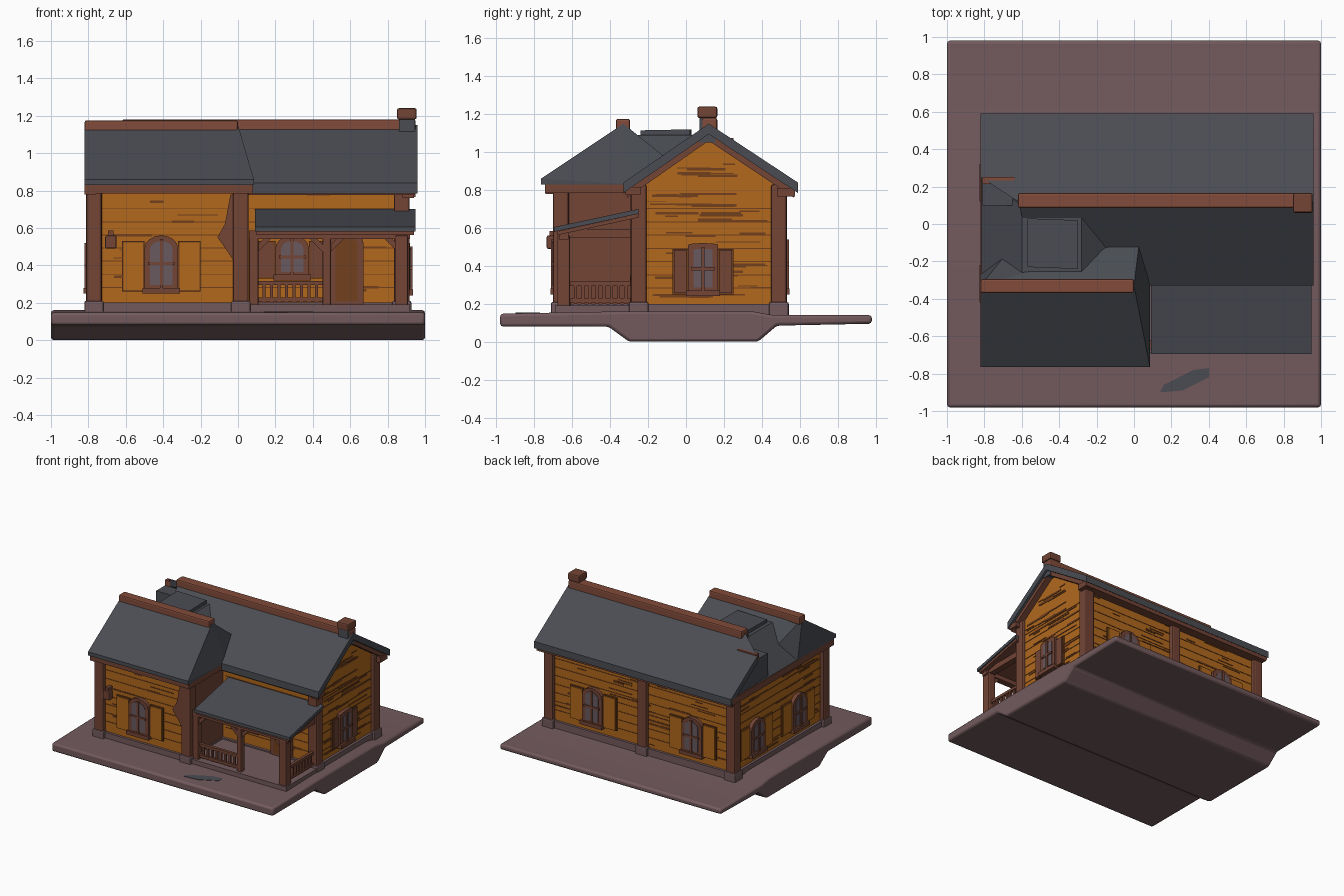
import bpy, bmesh, math, random
from mathutils import Matrix, Vector

random.seed(4)
if "Cube" in bpy.data.objects:
    bpy.data.objects.remove(bpy.data.objects["Cube"])


def material(name, rgb):
    m = bpy.data.materials.new(name)
    m.use_nodes = True
    m.diffuse_color = (*rgb, 1)
    bsdf = m.node_tree.nodes["Principled BSDF"]
    bsdf.inputs["Base Color"].default_value = (*rgb, 1)
    bsdf.inputs["Roughness"].default_value = 0.8
    return m


ORANGE = material("orange planks", (0.44, 0.14, 0.012))
DARK = material("dark plank grain", (0.17, 0.05, 0.012))
BROWN = material("red brown timber", (0.17, 0.058, 0.036))
SLATE = material("slate roof", (0.068, 0.073, 0.086))
STONE = material("mauve stone", (0.17, 0.102, 0.11))
GLASS = material("dusky glass", (0.14, 0.1, 0.115))
RIDGE = material("clay ridge", (0.22, 0.07, 0.042))


def finish(name, bm, mat, place=None, bevel=0):
    bmesh.ops.recalc_face_normals(bm, faces=bm.faces)
    mesh = bpy.data.meshes.new(name)
    bm.to_mesh(mesh)
    bm.free()
    mesh.materials.append(mat)
    ob = bpy.data.objects.new(name, mesh)
    bpy.context.collection.objects.link(ob)
    if place:
        ob.matrix_world = place
    if bevel:
        mod = ob.modifiers.new("soft edges", "BEVEL")
        mod.width, mod.segments = bevel, 2
    return ob


def add_box(bm, x0, x1, y0, y1, z0, z1):
    size = Matrix.Diagonal((x1 - x0, y1 - y0, z1 - z0, 1))
    mid = Matrix.Translation(((x0 + x1) / 2, (y0 + y1) / 2, (z0 + z1) / 2))
    bmesh.ops.create_cube(bm, size=1, matrix=mid @ size)


def box(name, mat, *dims, place=None, bevel=0):
    bm = bmesh.new()
    add_box(bm, *dims)
    return finish(name, bm, mat, place, bevel)


def hull(name, mat, pts):
    bm = bmesh.new()
    for p in pts:
        bm.verts.new(p)
    bmesh.ops.convex_hull(bm, input=bm.verts)
    return finish(name, bm, mat)


def slab(name, mat, pts, t):
    return hull(name, mat, pts + [(x, y, z - t) for x, y, z in pts])


def prism(name, mat, profile, a, b, axis="x", place=None, bevel=0):
    bm = bmesh.new()
    ends = [[bm.verts.new((c, u, v) if axis == "x" else (u, c, v)) for u, v in profile] for c in (a, b)]
    for ring in ends:
        bm.faces.new(ring)
    for i in range(len(profile)):
        j = (i + 1) % len(profile)
        bm.faces.new((ends[0][i], ends[0][j], ends[1][j], ends[1][i]))
    return finish(name, bm, mat, place, bevel)


def on_wall(x, y, degrees):
    """Wall frame: local x runs along the wall, local -y points outward."""
    return Matrix.Translation((x, y, 0)) @ Matrix.Rotation(math.radians(degrees), 4, "Z")


def arch(w, z0, z1, rise):
    curve = [(w * math.cos(k * math.pi / 8), z1 - rise + rise * math.sin(k * math.pi / 8)) for k in range(9)]
    return [(-w, z0)] + [(w, z0)] + curve


def window(name, place, z0, z1, w=0.09, rise=0.07, shutter=ORANGE, sw=0.12):
    outline = arch(w, z0, z1, rise)
    prism(name + "_frame", BROWN, outline, 0, -0.03, "y", place)
    prism(name + "_glass", GLASS, arch(w - 0.03, z0 + 0.035, z1 - 0.03, rise * 0.6), -0.025, -0.034, "y", place)
    bm = bmesh.new()
    mid = (z0 + z1) / 2
    add_box(bm, -0.008, 0.008, -0.042, -0.03, z0 + 0.02, z1 - 0.02)
    add_box(bm, -w + 0.02, w - 0.02, -0.042, -0.03, mid - 0.008, mid + 0.008)
    add_box(bm, -w - 0.01, w + 0.01, -0.045, 0, z0 - 0.01, z0 + 0.02)
    finish(name + "_bars", bm, BROWN, place)
    for side, s in (("left", 1), ("right", -1)):
        a, b = sorted((s * w, s * (w + sw)))
        box(f"{name}_{side}_shutter_edge", DARK, a, b, -0.012, 0, z0, z1 - 0.03, place=place)
        box(f"{name}_{side}_shutter", shutter, a + 0.007, b - 0.007, -0.02, 0, z0 + 0.007, z1 - 0.037, place=place)


def planks(name, place, half, z0, z1, streaks):
    """Thin dark seams and grain streaks over a plank wall."""
    bm = bmesh.new()
    for k in range(1, int((z1 - z0) / 0.07)):
        z = z0 + k * 0.07
        add_box(bm, -half, half, -0.003, 0, z, z + 0.005)
    for _ in range(streaks):
        length = random.uniform(0.06, 0.25)
        u = random.uniform(-half, half - length)
        z = random.uniform(z0, z1 - 0.02)
        add_box(bm, u, u + length, -0.004, 0, z, z + random.uniform(0.005, 0.014))
    finish(name, bm, DARK, place)


# Ground slab with a deeper keel running across the middle
ground = prism("ground_slab", STONE, [(-0.98, 0.08), (-0.41, 0.08), (-0.3, 0), (0.38, 0), (0.48, 0.085),
               (0.98, 0.095), (0.98, 0.14), (0.45, 0.142), (0.35, 0.16), (-0.35, 0.16), (-0.98, 0.148)],
               -1, 1, bevel=0.015)
bpy.ops.object.select_all(action="DESELECT")
ground.select_set(True)
bpy.context.view_layer.objects.active = ground
bpy.ops.object.shade_smooth_by_angle()
slab("ground_patch", SLATE, [(0.14, -0.9, 0.153), (0.26, -0.89, 0.153), (0.4, -0.82, 0.153),
     (0.4, -0.77, 0.153), (0.32, -0.78, 0.153), (0.16, -0.86, 0.153)], 0.006)

# Foundations and wall bodies
box("main_foundation", STONE, -0.8, 0.91, -0.27, 0.52, 0.13, 0.2)
box("wing_foundation", STONE, -0.8, 0.05, -0.69, 0, 0.13, 0.2)
box("porch_floor", STONE, 0.05, 0.92, -0.69, -0.25, 0.13, 0.19)
box("main_walls", ORANGE, -0.78, 0.89, -0.25, 0.5, 0.15, 0.82)
box("wing_walls", ORANGE, -0.78, 0.03, -0.67, 0, 0.15, 0.82)
prism("right_gable", ORANGE, [(-0.25, 0.8), (0.5, 0.8), (0.5, 0.83), (0.11, 1.09), (-0.25, 0.83)], 0.6, 0.89)
box("porch_side_wall", BROWN, 0.03, 0.04, -0.67, -0.25, 0.2, 0.82)
front, right = on_wall(-0.37, -0.67, 0), on_wall(0.89, 0.12, 90)
planks("front_grain", front, 0.36, 0.21, 0.8, 8)
planks("right_grain", right, 0.33, 0.21, 0.8, 40)
planks("back_grain", on_wall(0.05, 0.5, 180), 0.8, 0.21, 0.8, 35)
planks("left_grain", on_wall(-0.78, -0.08, -90), 0.55, 0.21, 0.8, 30)
planks("gable_grain", right, 0.17, 0.84, 0.96, 8)
planks("porch_wall_grain", on_wall(0.46, -0.25, 0), 0.4, 0.21, 0.8, 8)

# Corner and middle posts with stone feet
posts = {"wing_left": (-0.77, -0.66), "wing_right": (0.015, -0.66), "main_right_front": (0.875, -0.25),
         "main_right_back": (0.875, 0.49), "main_left_back": (-0.77, 0.49), "back_middle": (0.03, 0.49)}
for name, (x, y) in posts.items():
    box(name + "_post", BROWN, x - 0.042, x + 0.042, y - 0.042, y + 0.042, 0.18, 0.83, bevel=0.012)
    box(name + "_foot", STONE, x - 0.052, x + 0.052, y - 0.052, y + 0.052, 0.13, 0.21, bevel=0.01)
prism("wing_bracket", BROWN, [(-0.02, 0.42), (-0.06, 0.48), (-0.11, 0.55), (-0.07, 0.62), (-0.04, 0.78),
      (0.05, 0.78), (0.05, 0.42)], -0.67, -0.69, "y")

# Eave beams
box("wing_front_eave", BROWN, -0.81, 0.08, -0.745, -0.66, 0.785, 0.835)
box("main_front_eave", BROWN, 0.04, 0.95, -0.32, -0.24, 0.775, 0.815)
box("main_back_eave", BROWN, -0.81, 0.95, 0.48, 0.575, 0.765, 0.81)
box("left_eave", BROWN, -0.82, -0.76, -0.74, 0.57, 0.78, 0.835)
box("wing_side_eave", BROWN, 0.02, 0.08, -0.74, -0.25, 0.785, 0.835)

# Main roof
peak, low = 1.15, 0.84
slab("main_roof_back", SLATE, [(-0.82, 0.59, low), (0.96, 0.59, low), (0.96, 0.12, peak),
     (-0.62, 0.12, peak), (-0.82, 0.25, 1.064)], 0.055)
slab("main_roof_front", SLATE, [(-0.5, -0.33, low), (0.96, -0.33, low), (0.96, 0.12, peak), (-0.62, 0.12, peak)], 0.055)
for name, y in (("front", -0.31), ("back", 0.57)):
    slab(f"right_{name}_rake", BROWN, [(0.88, y, low - 0.02), (0.94, y, low - 0.02),
         (0.94, 0.12, peak - 0.03), (0.88, 0.12, peak - 0.03)], 0.06)
prism("left_roof_end", SLATE, [(0.1, 0.81), (0.52, 0.81), (0.25, 1.03), (0.1, 1.03)], -0.81, -0.6)

# Front wing roof and the saddle between both ridges
hull("wing_roof", SLATE, [(-0.82, -0.33, peak), (0, -0.33, peak), (-0.82, -0.765, 0.86), (0.085, -0.765, 0.86),
     (-0.82, -0.765, 0.83), (0.085, -0.765, 0.83), (0.085, -0.27, 0.83), (0.03, -0.08, 0.95),
     (-0.82, -0.27, 0.83), (-0.62, -0.08, 0.83)])
hull("saddle_roof", SLATE, [(-0.82, -0.4, 0.83), (0.03, -0.4, 0.83), (0.03, 0.15, 0.83), (-0.82, 0.25, 0.83),
     (-0.6, -0.28, 1.09), (-0.28, -0.28, 1.09), (-0.28, 0.04, 1.09), (-0.6, 0.1, 1.09)])
slab("saddle_patch", SLATE, [(-0.57, -0.23, 1.115), (-0.3, -0.24, 1.115), (-0.3, 0.02, 1.12), (-0.57, 0.03, 1.12)], 0.035)

# Ridge caps and chimney
box("wing_ridge_cap", RIDGE, -0.82, 0, -0.37, -0.295, 1.11, 1.175, bevel=0.01)
box("main_ridge_cap", RIDGE, -0.62, 0.95, 0.085, 0.165, 1.11, 1.18, bevel=0.01)
box("ridge_stub", RIDGE, -0.81, -0.64, 0.215, 0.25, 1.02, 1.075)
box("chimney", SLATE, 0.86, 0.945, 0.07, 0.155, 1.05, 1.2)
box("chimney_cap", BROWN, 0.85, 0.955, 0.06, 0.165, 1.18, 1.24, bevel=0.01)

# Windows with shutters, porch door and wall lantern
window("front_window", on_wall(-0.41, -0.67, 0), 0.26, 0.56)
window("right_window", on_wall(0.89, 0.09, 90), 0.25, 0.52, w=0.08, rise=0.01, shutter=BROWN, sw=0.08)
window("porch_window", on_wall(0.29, -0.25, 0), 0.33, 0.56, shutter=BROWN, sw=0.1)
for x in (0.48, -0.42):
    window("back_window", on_wall(x, 0.5, 180), 0.26, 0.56)
for y in (0.22, -0.32):
    window("left_window", on_wall(-0.78, y, -90), 0.26, 0.54)
prism("porch_door", BROWN, arch(0.09, 0.19, 0.6, 0.08), 0, -0.03, "y", on_wall(0.58, -0.25, 0))
prism("porch_door_panel", DARK, arch(0.06, 0.21, 0.56, 0.06), -0.03, -0.036, "y", on_wall(0.58, -0.25, 0))
box("lantern_body", BROWN, -0.71, -0.65, -0.735, -0.685, 0.49, 0.56, bevel=0.008)
box("lantern_cap", BROWN, -0.695, -0.665, -0.72, -0.66, 0.56, 0.585)

# Porch roof, posts, braces and railings
slab("porch_roof", SLATE, [(0.09, -0.695, 0.605), (0.95, -0.695, 0.605), (0.95, -0.25, 0.7), (0.09, -0.25, 0.7)], 0.025)
slab("porch_ceiling", BROWN, [(0.1, -0.68, 0.582), (0.94, -0.68, 0.582), (0.94, -0.25, 0.675), (0.1, -0.25, 0.675)], 0.02)
box("porch_front_beam", BROWN, 0.06, 0.92, -0.67, -0.62, 0.54, 0.585)
box("porch_side_beam", BROWN, 0.85, 0.9, -0.65, -0.25, 0.55, 0.595)
for name, x, w in (("left", 0.085, 0.025), ("middle", 0.475, 0.022), ("right", 0.875, 0.034)):
    box(f"porch_{name}_post", BROWN, x - w, x + w, -0.645 - w, -0.645 + w, 0.17, 0.56, bevel=0.008)
    for s in (-1, 1):
        if 0.06 < x + s * 0.1 < 0.9:
            prism(f"porch_{name}_brace", BROWN, [(x, 0.45), (x + s * 0.1, 0.55), (x + s * 0.06, 0.55), (x, 0.49)],
                  -0.66, -0.63, "y")


def railing(name, place, length):
    bm = bmesh.new()
    for z in (0.205, 0.295):
        add_box(bm, 0, length, -0.012, 0.012, z, z + 0.022)
    n = round(length / 0.038)
    for k in range(1, n):
        u = k * length / n
        add_box(bm, u - 0.008, u + 0.008, -0.008, 0.008, 0.2, 0.3)
    finish(name, bm, BROWN, place)


railing("porch_front_railing", on_wall(0.1, -0.645, 0), 0.36)
railing("porch_side_railing", on_wall(0.875, -0.62, 90), 0.34)
